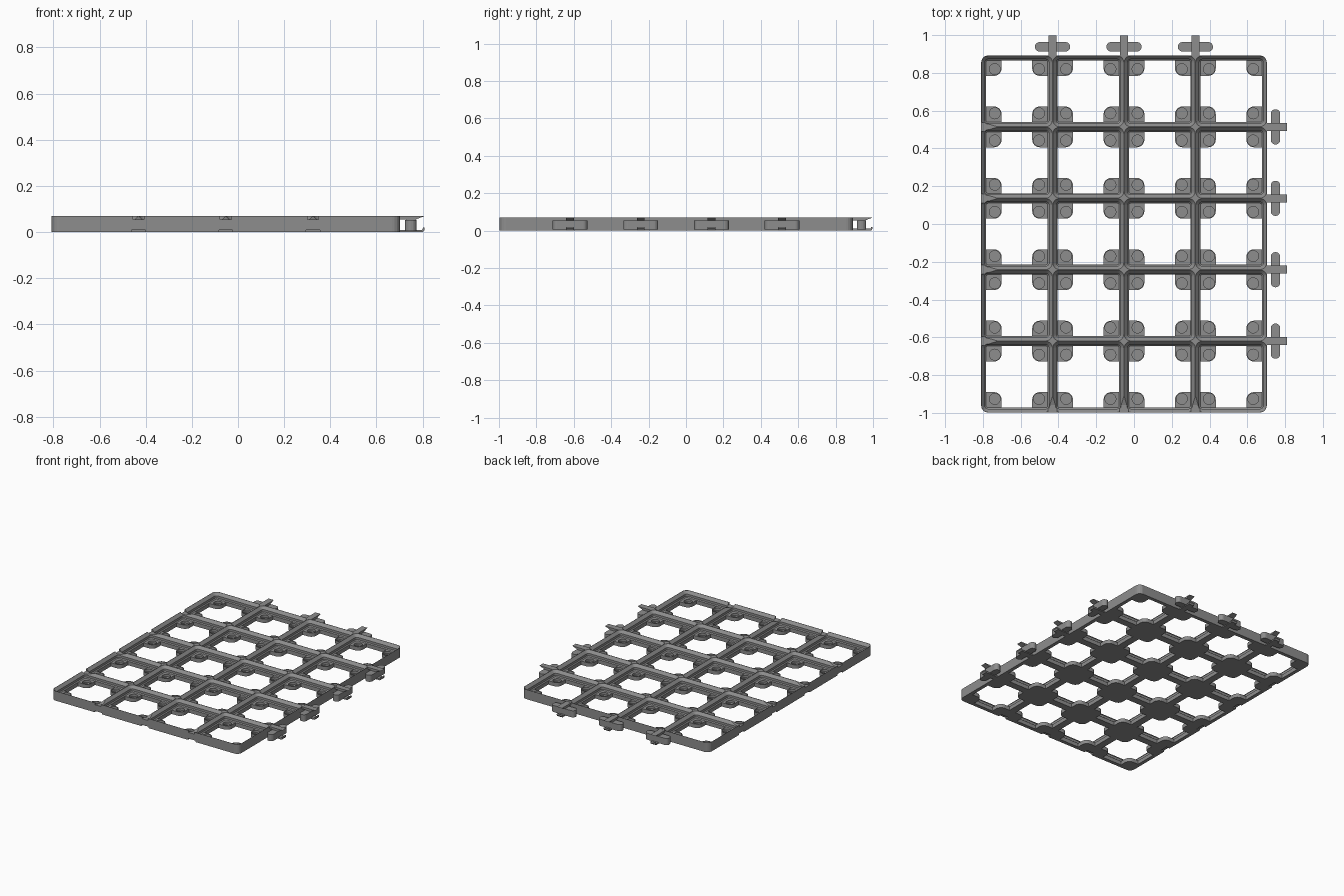
import bpy, bmesh, math
from mathutils import Matrix

if "Cube" in bpy.data.objects:
    bpy.data.objects.remove(bpy.data.objects["Cube"])

P = 0.378                 # cell pitch
NX, NY = 4, 5
X0, Y0, H = -0.809, -0.998, 0.07
FLOOR = 0.028             # top of the corner pads

grey = bpy.data.materials.new("grey plastic")
grey.diffuse_color = (0.27, 0.27, 0.27, 1)
grey.use_nodes = True
grey.node_tree.nodes["Principled BSDF"].inputs["Base Color"].default_value = grey.diffuse_color


def rounded(hx, hy, r, n=5):
    """Rounded rectangle outline centred on the origin."""
    pts = []
    for k, (sx, sy) in enumerate([(1, 1), (-1, 1), (-1, -1), (1, -1)]):
        for i in range(n + 1):
            a = math.pi / 2 * (k + i / n)
            pts.append((sx * (hx - r) + r * math.cos(a), sy * (hy - r) + r * math.sin(a)))
    return pts


def loft(bm, rings, mat=Matrix()):
    """Closed solid through rings given as (outline, z)."""
    vs = [[bm.verts.new(mat @ Matrix.Translation((x, y, z)).translation) for x, y in pts]
          for pts, z in rings]
    n = len(vs[0])
    bm.faces.new(vs[0][::-1])
    bm.faces.new(vs[-1])
    for a, b in zip(vs, vs[1:]):
        for i in range(n):
            j = (i + 1) % n
            bm.faces.new((a[i], a[j], b[j], b[i]))


def make(name, bm, helper=False):
    bmesh.ops.recalc_face_normals(bm, faces=bm.faces)
    me = bpy.data.meshes.new(name)
    bm.to_mesh(me)
    bm.free()
    me.materials.append(grey)
    ob = bpy.data.objects.new(name, me)
    bpy.context.collection.objects.link(ob)
    ob.hide_render = helper
    if helper:
        ob.hide_set(True)
        ob.display_type = 'WIRE'
    return ob


def cut(ob, cutter):
    m = ob.modifiers.new(cutter.name, 'BOOLEAN')
    m.operation, m.object, m.solver = 'DIFFERENCE', cutter, 'EXACT'


# Solid slab with rounded corners
bm = bmesh.new()
loft(bm, [(rounded(NX * P / 2, NY * P / 2, 0.036), z) for z in (0, H)],
     Matrix.Translation((X0 + NX * P / 2, Y0 + NY * P / 2, 0)))
plate = make("grid_plate", bm)

# Cell shapes: stepped socket, cross-shaped opening, round recesses in the pads
profile = [(FLOOR, 0.026), (0.034, 0.0195), (0.050, 0.0195), (H - 0.0005, 0.0012), (H + 0.02, 0.0012)]
socket = [(rounded(P / 2 - d, P / 2 - d, 0.036 - d), z) for z, d in profile]
w, e, r = P / 2 - 0.0265, P / 2 - 0.108, 0.04
opening = []
for k in range(4):
    c, s = math.cos(k * math.pi / 2), math.sin(k * math.pi / 2)
    corner = [(w, e)]
    for i in range(7):        # rounded pad corner
        a = -math.pi / 2 - math.pi / 2 * i / 6
        corner.append((e + r + r * math.cos(a), e + r + r * math.sin(a)))
    corner.append((e, w))
    opening += [(x * c - y * s, x * s + y * c) for x, y in corner]
disc = [(0.029 * math.cos(a), 0.029 * math.sin(a)) for a in [i * math.pi / 12 for i in range(24)]]
slot = rounded(0.025, 0.010, 0.001, 1)

sock, hole, rec, deep = (bmesh.new() for _ in range(4))
for i in range(NX):
    for j in range(NY):
        cx, cy = X0 + (i + 0.5) * P, Y0 + (j + 0.5) * P
        at = Matrix.Translation((cx, cy, 0))
        loft(sock, socket, at)
        loft(hole, [(opening, -0.02), (opening, FLOOR + 0.004)], at)
        for sx in (-1, 1):
            for sy in (-1, 1):
                m = Matrix.Translation((cx + sx * (P / 2 - 0.072), cy + sy * (P / 2 - 0.072), 0))
                loft(rec, [(disc, 0.012), (disc, FLOOR + 0.006)], m)
                loft(deep, [(slot, 0.008), (slot, FLOOR + 0.004)], m)

# Frames for the joints: local +x points along the grid line, out of or into the plate
out_ = [Matrix.Translation((X0 + NX * P, Y0 + j * P, 0)) for j in range(1, NY)]
out_ += [Matrix.Translation((X0 + i * P, Y0 + NY * P, 0)) @ Matrix.Rotation(math.pi / 2, 4, 'Z')
         for i in range(1, NX)]
in_ = [Matrix.Translation((X0, Y0 + j * P, 0)) for j in range(1, NY)]
in_ += [Matrix.Translation((X0 + i * P, Y0, 0)) @ Matrix.Rotation(math.pi / 2, 4, 'Z')
        for i in range(1, NX)]
side = Matrix.Rotation(math.pi / 2, 4, 'X')     # turns an outline upright


def side_prism(bm, pts, half, m):
    loft(bm, [(pts, -half), (pts, half)], m @ side)


# Notches in the two receiving edges
top_n, low_n = bmesh.new(), bmesh.new()
for m in in_:
    side_prism(top_n, [(-0.02, 0.055), (0.04, 0.055), (0.09, 0.071), (0.09, 0.09), (-0.02, 0.09)], 0.024, m)
    side_prism(low_n, [(-0.02, -0.02), (0.028, -0.02), (0.028, 0.010), (-0.02, 0.010)], 0.030, m)

for name, b in (("socket_cutter", sock), ("opening_cutter", hole), ("recess_cutter", rec),
                ("slot_cutter", deep), ("top_notch_cutter", top_n), ("lower_notch_cutter", low_n)):
    cut(plate, make(name, b, True))

# Clips on the other two edges: top fin, core, lower hook and rounded cross wing
clip = [(-0.005, 0.0), (0.098, 0.0), (0.106, 0.010), (0.104, 0.020), (0.099, 0.020), (0.095, 0.010),
        (0.068, 0.010), (0.068, 0.055), (0.106, 0.0695), (-0.005, 0.0695), (-0.005, 0.055),
        (0.026, 0.055), (0.026, 0.010), (-0.005, 0.010)]
wing = rounded(0.025, 0.093, 0.024)
for k, m in enumerate(out_):
    bm = bmesh.new()
    side_prism(bm, clip, 0.021, m)
    make(f"clip_arm_{k + 1}", bm)
    bm = bmesh.new()
    loft(bm, [(wing, 0.005), (wing, 0.053)], m @ Matrix.Translation((0.046, 0, 0)))
    make(f"clip_wing_{k + 1}", bm)
